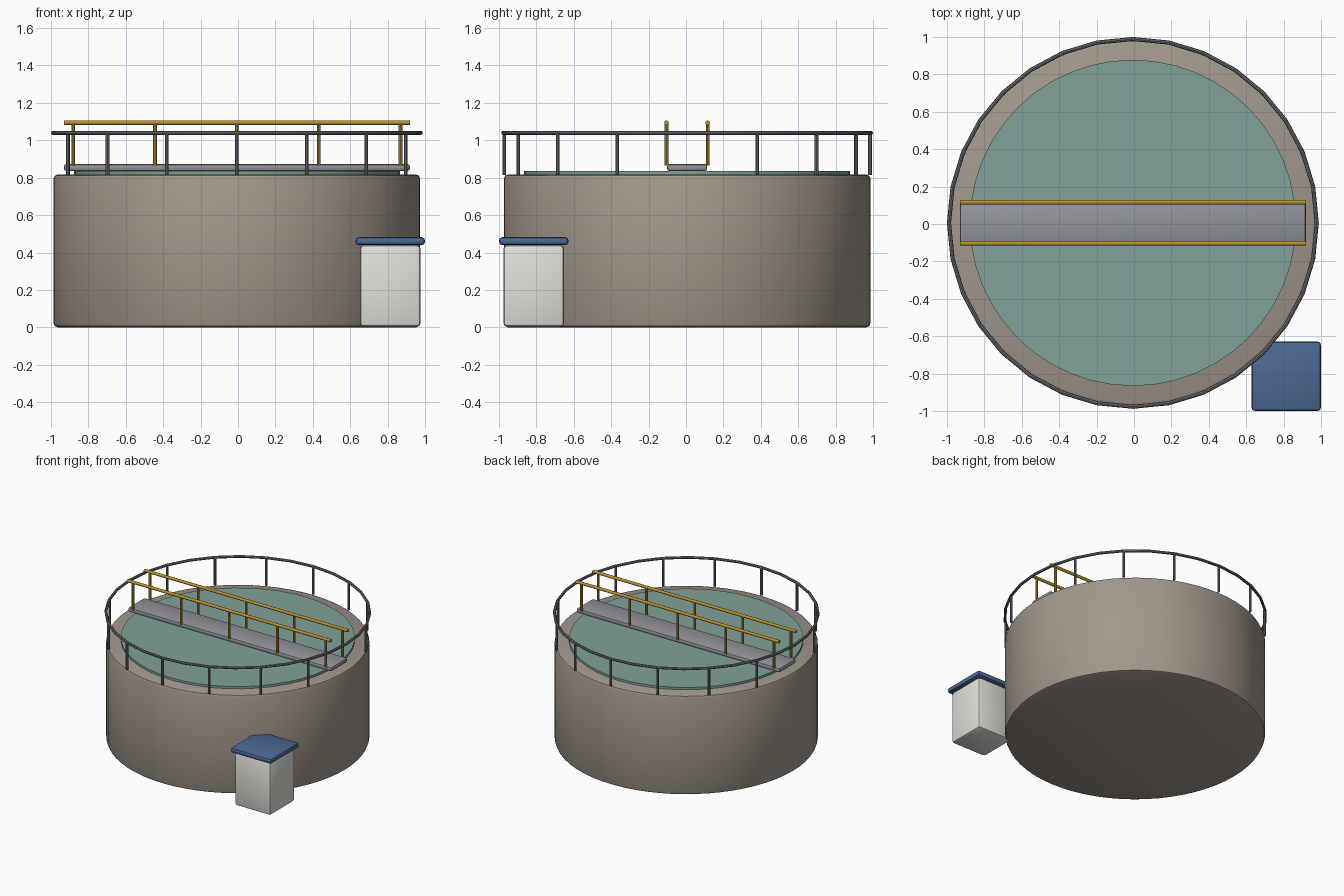
import bpy
from math import sin, cos, radians, pi

if "Cube" in bpy.data.objects:
    bpy.data.objects.remove(bpy.data.objects["Cube"])

CX, CY = -0.006, 0.006  # tank axis


def material(name, rgb):
    m = bpy.data.materials.new(name)
    m.diffuse_color = (*rgb, 1)
    m.use_nodes = True
    m.node_tree.nodes["Principled BSDF"].inputs["Base Color"].default_value = m.diffuse_color
    return m


CONCRETE = material("concrete", (0.36, 0.31, 0.26))
WATER = material("water", (0.22, 0.36, 0.32))
STEEL = material("steel", (0.16, 0.17, 0.19))
GRATING = material("grating", (0.29, 0.30, 0.33))
YELLOW = material("yellow_paint", (0.50, 0.29, 0.03))
WALL = material("wall", (0.75, 0.75, 0.71))
ROOF = material("roof", (0.07, 0.14, 0.29))


def finish(name, mat, bevel=0, segments=2):
    o = bpy.context.object
    o.name = name
    o.data.materials.append(mat)
    if bevel:
        b = o.modifiers.new("bevel", "BEVEL")
        b.width, b.segments, b.limit_method = bevel, segments, "ANGLE"
        b.angle_limit = radians(40)
        bpy.ops.object.modifier_apply(modifier="bevel")
    bpy.ops.object.shade_smooth_by_angle(angle=radians(35))
    return o


def cylinder(name, mat, x, y, z0, z1, r, sides=12, bevel=0):
    bpy.ops.mesh.primitive_cylinder_add(vertices=sides, radius=r, depth=z1 - z0,
                                        location=(x, y, (z0 + z1) / 2))
    return finish(name, mat, bevel)


def box(name, mat, x, y, z0, sx, sy, sz, bevel):
    bpy.ops.mesh.primitive_cube_add(size=1, location=(x, y, z0 + sz / 2))
    o = bpy.context.object
    o.scale = (sx, sy, sz)
    bpy.ops.object.transform_apply(location=False, rotation=False, scale=True)
    return finish(name, mat, bevel)


# Tank body and water surface
cylinder("tank_wall", CONCRETE, CX, CY, 0, 0.817, 0.98, 64, 0.022)
cylinder("water_surface", WATER, CX, CY, 0.80, 0.835, 0.872, 48)

# Perimeter guard rail, with no posts at the two bridge ends
bpy.ops.mesh.primitive_torus_add(location=(CX, CY, 1.04), major_radius=0.983,
                                 minor_radius=0.011, major_segments=32, minor_segments=8)
finish("guard_rail", STEEL)
for i in range(16):
    if i % 8:
        a = i * pi / 8
        cylinder(f"guard_post_{i}", STEEL, CX + 0.978 * cos(a), CY + 0.978 * sin(a),
                 0.815, 1.04, 0.01, 8)

# Bridge across the tank with a hand rail on each side
box("bridge_deck", GRATING, CX, CY, 0.836, 1.85, 0.215, 0.037, 0.013)
for side, s in (("front", -1), ("back", 1)):
    y = CY + s * 0.11
    bpy.ops.mesh.primitive_cylinder_add(vertices=12, radius=0.012, depth=1.85,
                                        location=(CX, y, 1.094), rotation=(0, pi / 2, 0))
    finish(f"bridge_rail_{side}", YELLOW)
    for i in range(5):
        cylinder(f"bridge_post_{side}_{i}", YELLOW, CX + (i - 2) * 0.4375, y,
                 0.865, 1.09, 0.01, 8)

# Pump house beside the tank
box("pump_house", WALL, 0.814, -0.814, 0.003, 0.324, 0.324, 0.437, 0.02)
box("pump_house_roof", ROOF, 0.814, -0.814, 0.44, 0.37, 0.37, 0.042, 0.016)
